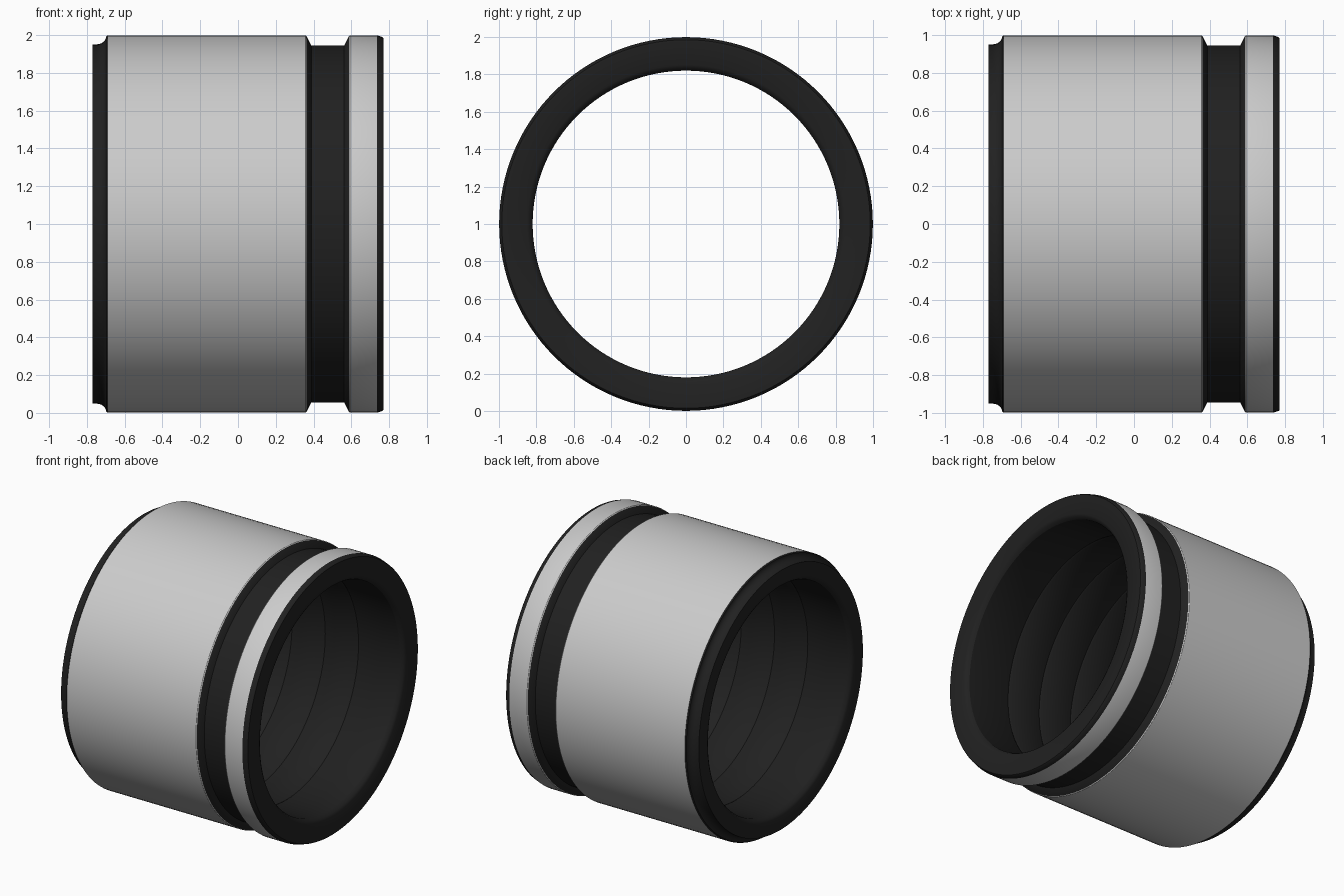
import bpy, bmesh
from math import sin, cos, pi, radians

if "Cube" in bpy.data.objects:
    bpy.data.objects.remove(bpy.data.objects["Cube"])

SEGMENTS = 128


def material(name, value):
    m = bpy.data.materials.new(name)
    m.diffuse_color = (value, value, value, 1)
    m.use_nodes = True
    m.node_tree.nodes["Principled BSDF"].inputs["Base Color"].default_value = m.diffuse_color
    return m


dark = material("dark_rubber", 0.015)
grey = material("grey_metal", 0.8)

# Outer profile (x, radius, dark segment to the next point?)
profile = []
for i in range(7):  # concave fillet at the left end
    a = (pi / 2) * i / 6
    profile.append((-0.75 + 0.052 * sin(a), 0.993 - 0.042 * cos(a), 1))
profile.insert(0, (-0.77, 0.951, 1))
profile += [(-0.69, 0.999, 0), (0.357, 0.999, 0), (0.363, 0.995, 1),
            (0.388, 0.945, 1), (0.562, 0.945, 1), (0.587, 0.995, 0),
            (0.593, 0.999, 0), (0.735, 0.999, 1), (0.765, 0.99, 1)]

# Right rim and its rounded inner edge
profile += [(0.77, 0.985, 1), (0.77, 0.85, 1), (0.76, 0.832, 1), (0.74, 0.82, 1)]

# Bore with shallow ring grooves
for x in (0.40, 0.13, -0.14, -0.41):
    profile += [(x + 0.012, 0.82, 1), (x, 0.826, 1), (x - 0.012, 0.82, 1)]

# Left rim
profile += [(-0.74, 0.82, 1), (-0.76, 0.832, 1), (-0.77, 0.85, 1)]

# Lathe the closed profile around the x axis
bm = bmesh.new()
rings = []
for k in range(SEGMENTS):
    a = 2 * pi * k / SEGMENTS
    rings.append([bm.verts.new((x, r * cos(a), 1 + r * sin(a))) for x, r, _ in profile])
n = len(profile)
for k in range(SEGMENTS):
    here, there = rings[k], rings[(k + 1) % SEGMENTS]
    for i in range(n):
        j = (i + 1) % n
        f = bm.faces.new((here[i], here[j], there[j], there[i]))
        f.material_index = profile[i][2]
bmesh.ops.recalc_face_normals(bm, faces=bm.faces)

mesh = bpy.data.meshes.new("grooved_sleeve")
mesh.materials.append(grey)
mesh.materials.append(dark)
bm.to_mesh(mesh)
bm.free()
sleeve = bpy.data.objects.new("grooved_sleeve", mesh)
bpy.context.collection.objects.link(sleeve)
bpy.context.view_layer.objects.active = sleeve
sleeve.select_set(True)
bpy.ops.object.shade_smooth_by_angle(angle=radians(30))
